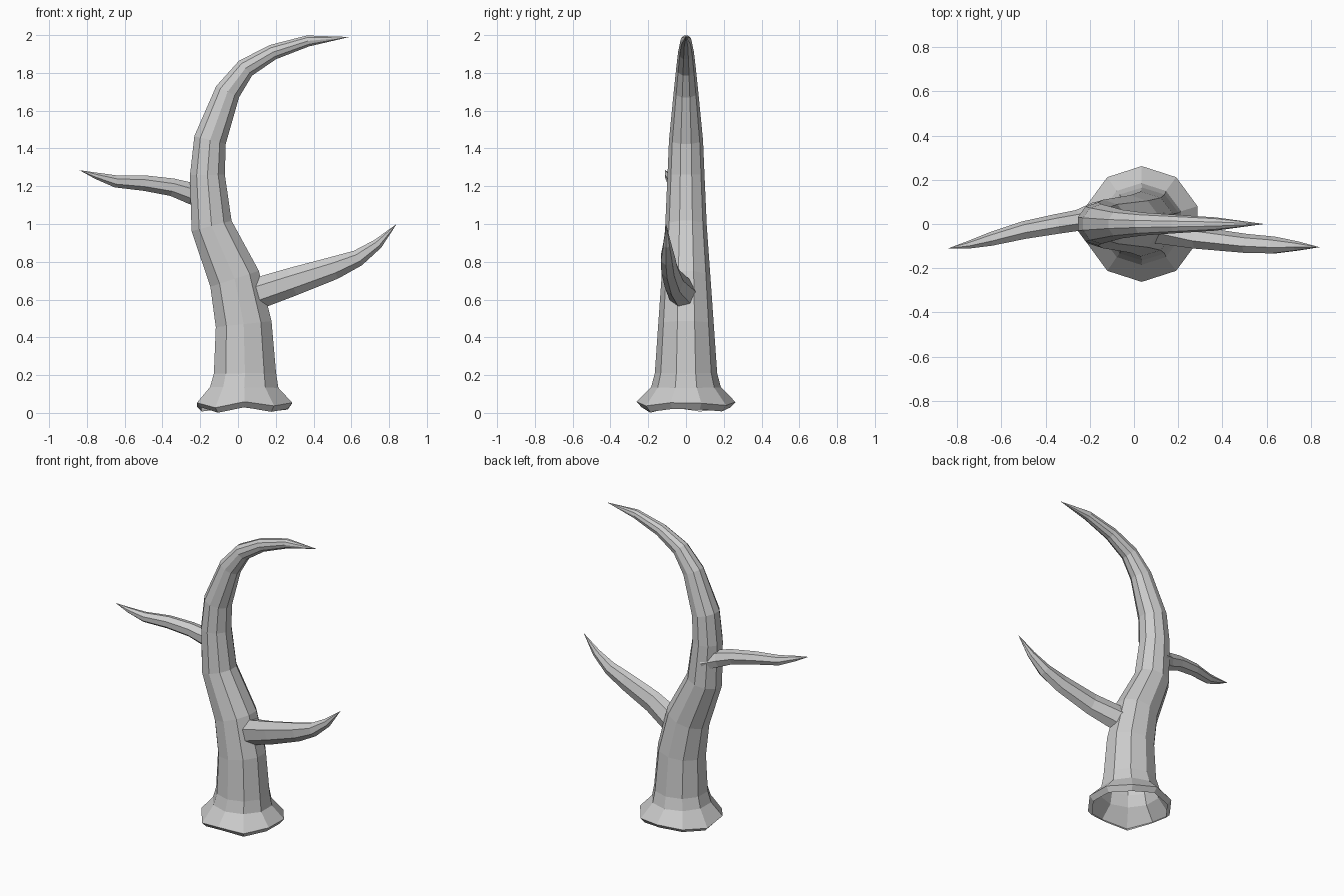
import bpy, bmesh, math
from mathutils import Vector


def sweep(name, path, tip, sides, jag=0.0):
    """Open tapered tube; path rows are (x, y, z, half width in y, half height)."""
    bm = bmesh.new()
    pts = [Vector(p[:3]) for p in path] + [Vector(tip)]
    rings = []
    for i, p in enumerate(path):
        t = (pts[i + 1] - pts[max(i - 1, 0)]).normalized()
        side = Vector((0, 1, 0))
        side = (side - t * side.dot(t)).normalized()
        up = side.cross(t)
        ring = []
        for k in range(sides):
            a = 2 * math.pi * k / sides
            v = pts[i] + side * (p[3] * math.cos(a)) + up * (p[4] * math.sin(a))
            if i < 2:  # ragged root edge
                v.z += jag * math.sin(2.7 * k + 1.0)
            ring.append(bm.verts.new(v))
        rings.append(ring)
    for a, b in zip(rings, rings[1:]):
        for k in range(sides):
            n = (k + 1) % sides
            bm.faces.new((a[k], a[n], b[n], b[k]))
    end = bm.verts.new(tip)
    for k in range(sides):
        bm.faces.new((rings[-1][k], rings[-1][(k + 1) % sides], end))
    bmesh.ops.recalc_face_normals(bm, faces=bm.faces)
    mesh = bpy.data.meshes.new(name)
    bm.to_mesh(mesh)
    bm.free()
    ob = bpy.data.objects.new(name, mesh)
    bpy.context.collection.objects.link(ob)
    return ob


# Trunk: flared open foot, curling over to a point
trunk = [(0.035, 0, 0.016, 0.235, 0.24), (0.035, 0, 0.045, 0.262, 0.265),
         (0.033, 0, 0.135, 0.185, 0.19), (0.037, 0, 0.21, 0.165, 0.173),
         (0.03, 0, 0.47, 0.147, 0.156), (-0.018, 0, 0.71, 0.13, 0.142),
         (-0.14, 0, 0.99, 0.11, 0.115), (-0.162, 0, 1.26, 0.098, 0.097),
         (-0.148, 0, 1.445, 0.09, 0.09), (-0.055, 0, 1.70, 0.065, 0.071),
         (0.04, 0, 1.825, 0.052, 0.055), (0.185, 0, 1.91, 0.042, 0.043),
         (0.37, 0, 1.969, 0.03, 0.031)]
sweep("trunk", trunk, (0.59, 0, 1.99), 10, 0.015)

# Lower branch, rising to the right
sweep("right_branch",
      [(0.11, -0.02, 0.635, 0.075, 0.085), (0.29, -0.065, 0.695, 0.052, 0.077),
       (0.51, -0.09, 0.768, 0.045, 0.062), (0.635, -0.097, 0.82, 0.04, 0.045),
       (0.74, -0.1, 0.895, 0.022, 0.028)],
      (0.84, -0.105, 1.0), 7)

# Upper branch, reaching left
sweep("left_branch",
      [(-0.16, 0.055, 1.135, 0.05, 0.06), (-0.25, 0.015, 1.163, 0.05, 0.058),
       (-0.35, -0.002, 1.195, 0.047, 0.048), (-0.5, -0.03, 1.217, 0.042, 0.042),
       (-0.65, -0.07, 1.226, 0.032, 0.033), (-0.75, -0.095, 1.255, 0.018, 0.018)],
      (-0.84, -0.11, 1.285), 7)
